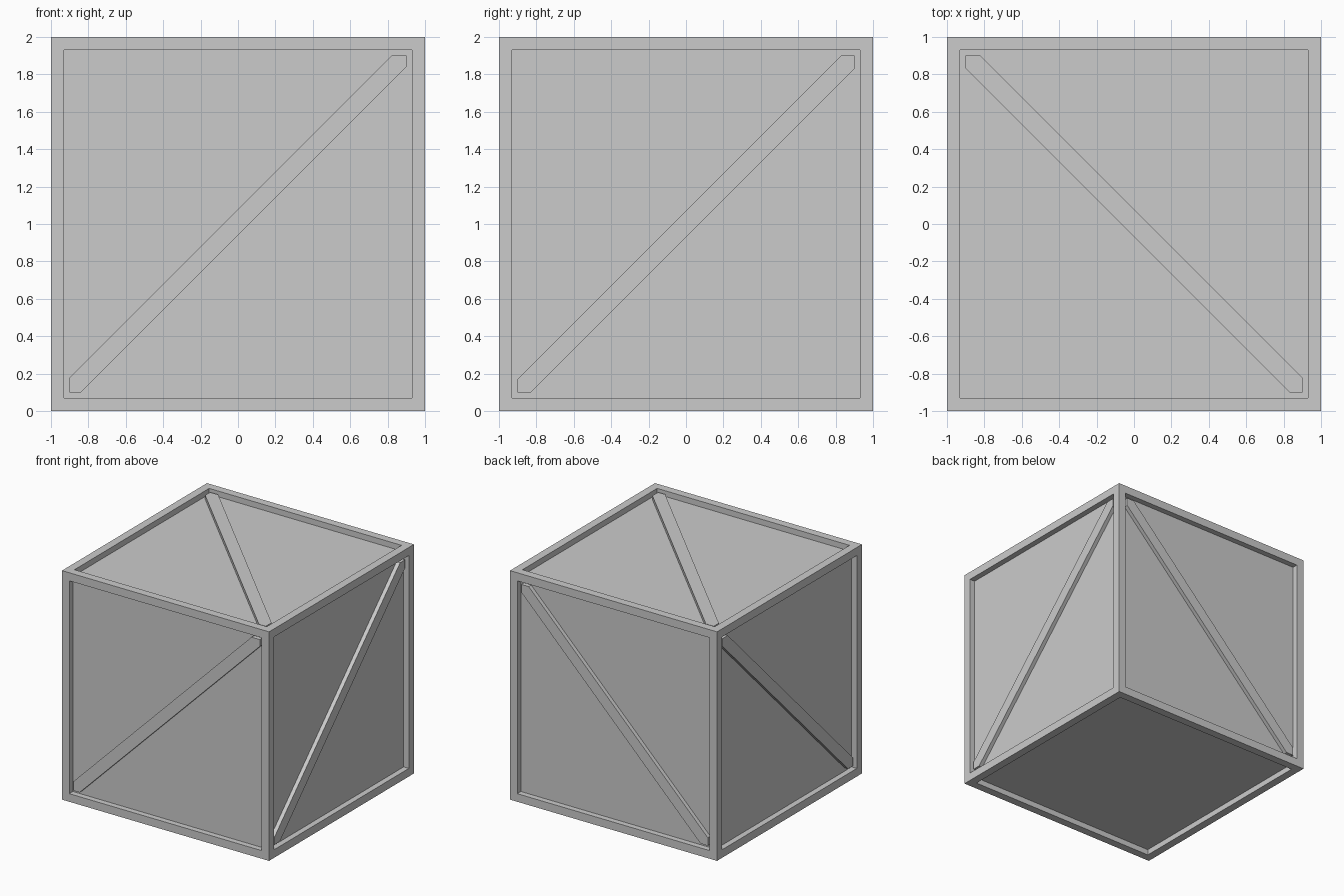
import bpy
import bmesh
from mathutils import Vector

cube = bpy.data.objects.get("Cube")
if cube:
    bpy.data.objects.remove(cube, do_unlink=True)

HALF = 1.0       # half the crate side
FRAME = 0.1      # width of the frame border
RECESS = 0.05    # depth of the panels behind the frame
GAP = 0.015      # depth of the braces behind the frame

grey = bpy.data.materials.new("light_grey")
grey.use_nodes = True
colour = (0.6, 0.6, 0.6, 1)
grey.diffuse_color = colour
grey.node_tree.nodes["Principled BSDF"].inputs["Base Color"].default_value = colour


def add_object(name, bm):
    bmesh.ops.recalc_face_normals(bm, faces=bm.faces)
    mesh = bpy.data.meshes.new(name)
    bm.to_mesh(mesh)
    bm.free()
    mesh.materials.append(grey)
    obj = bpy.data.objects.new(name, mesh)
    obj.location.z = HALF
    bpy.context.collection.objects.link(obj)


# Crate body: a cube with a raised frame around a sunken panel on every side
bm = bmesh.new()
bmesh.ops.create_cube(bm, size=2 * HALF)
panels = list(bm.faces)
bmesh.ops.inset_individual(bm, faces=panels, thickness=FRAME, depth=0)
bmesh.ops.inset_individual(bm, faces=panels, thickness=0, depth=-RECESS)
add_object("crate_body", bm)


def add_brace(name, normal, across, up, low=-0.07, high=0.07):
    """Diagonal plank, trimmed to the corners of the panel opening."""
    n, u, v = Vector(normal), Vector(across), Vector(up)
    e = HALF - FRAME
    outline = [(-e, -e), (-e - low, -e), (e, e + low),
               (e, e), (e - high, e), (-e, -e + high)]
    bm = bmesh.new()
    base = n * (HALF - RECESS - 0.01)
    face = bm.faces.new([bm.verts.new(base + u * a + v * b) for a, b in outline])
    top = bmesh.ops.extrude_face_region(bm, geom=[face])["geom"]
    verts = [g for g in top if isinstance(g, bmesh.types.BMVert)]
    bmesh.ops.translate(bm, verts=verts, vec=n * (RECESS + 0.01 - GAP))
    add_object(name, bm)


# Diagonal braces on the four sides and the top; the bottom stays plain
X, Y, Z = Vector((1, 0, 0)), Vector((0, 1, 0)), Vector((0, 0, 1))
add_brace("front_brace", -Y, X, Z, -0.06, 0.08)
add_brace("back_brace", Y, X, Z)
add_brace("left_brace", X, Y, Z)
add_brace("right_brace", -X, Y, Z)
add_brace("top_brace", Z, -X, Y, -0.068, 0.078)
